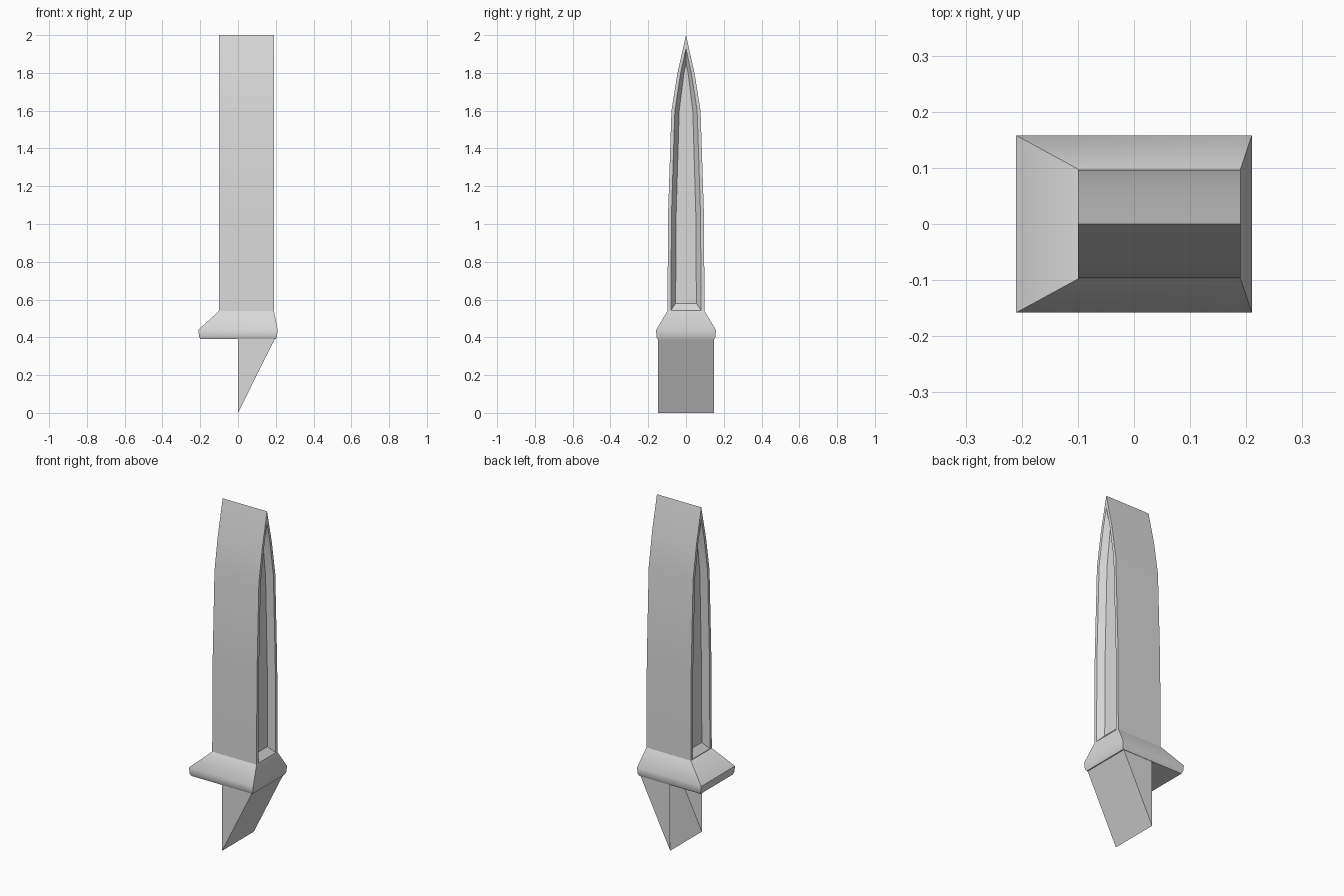
import bpy, bmesh, math

if "Cube" in bpy.data.objects:
    bpy.data.objects.remove(bpy.data.objects["Cube"], do_unlink=True)

grey = bpy.data.materials.new("light_grey")
grey.use_nodes = True
COLOR = (0.7, 0.7, 0.7, 1.0)
grey.diffuse_color = COLOR
grey.node_tree.nodes["Principled BSDF"].inputs["Base Color"].default_value = COLOR


def loft(name, rings, angle, cap_start=True, cap_end=True):
    """Skin a row of closed rings that share a point count."""
    bm = bmesh.new()
    loops = [[bm.verts.new(p) for p in ring] for ring in rings]
    n = len(rings[0])
    for a, b in zip(loops, loops[1:]):
        for i in range(n):
            j = (i + 1) % n
            bm.faces.new((a[i], a[j], b[j], b[i]))
    if cap_start:
        bm.faces.new(loops[0][::-1])
    if cap_end:
        bm.faces.new(loops[-1])
    bmesh.ops.recalc_face_normals(bm, faces=bm.faces)
    return finish(name, bm, angle)


def finish(name, bm, angle):
    mesh = bpy.data.meshes.new(name)
    bm.to_mesh(mesh)
    bm.free()
    mesh.materials.append(grey)
    obj = bpy.data.objects.new(name, mesh)
    bpy.context.collection.objects.link(obj)
    bpy.ops.object.select_all(action="DESELECT")
    obj.select_set(True)
    bpy.context.view_layer.objects.active = obj
    bpy.ops.object.shade_smooth_by_angle(angle=math.radians(angle))
    return obj


def lancet(x, side, apex):
    """Pointed arch in the plane x, from its half widths going up."""
    right = [(x, w, z) for w, z in side]
    left = [(x, -w, z) for w, z in reversed(side)]
    return right + [(x, 0, apex)] + left


# Pointed shaft with a shallow framed recess on both ends
outer = ([(0.098, 0.54), (0.095, 1.05), (0.077, 1.6), (0.045, 1.8)], 2.0)
opening = ([(0.08, 0.543), (0.077, 1.05), (0.059, 1.6), (0.028, 1.8)], 1.93)
panel = ([(0.055, 0.58), (0.052, 1.05), (0.036, 1.6), (0.011, 1.8)], 1.85)
X0, X1, DEPTH = -0.1, 0.19, 0.035
loft("pointed_shaft", [
    lancet(X0 + DEPTH, *panel), lancet(X0, *opening), lancet(X0, *outer),
    lancet(X1, *outer), lancet(X1, *opening), lancet(X1 - DEPTH, *panel),
], 40)


# Flared collar under the shaft
def rect(x0, x1, y, z):
    return [(x0, -y, z), (x1, -y, z), (x1, y, z), (x0, y, z)]


loft("flared_collar", [
    rect(-0.2, 0.2, 0.15, 0.39), rect(-0.206, 0.206, 0.157, 0.405),
    rect(-0.21, 0.21, 0.158, 0.44), rect(X0, X1, 0.098, 0.54),
], 50)

# Wedge bracket below, open on its upright side
bm = bmesh.new()
ends = []
for y in (-0.148, 0.148):
    ends.append([bm.verts.new(p) for p in
                 ((0, y, 0), (0.195, y, 0.392), (0, y, 0.392))])
front, back = ends
bm.faces.new(front)
bm.faces.new(back[::-1])
bm.faces.new((front[1], front[0], back[0], back[1]))
finish("wedge_bracket", bm, 30)
